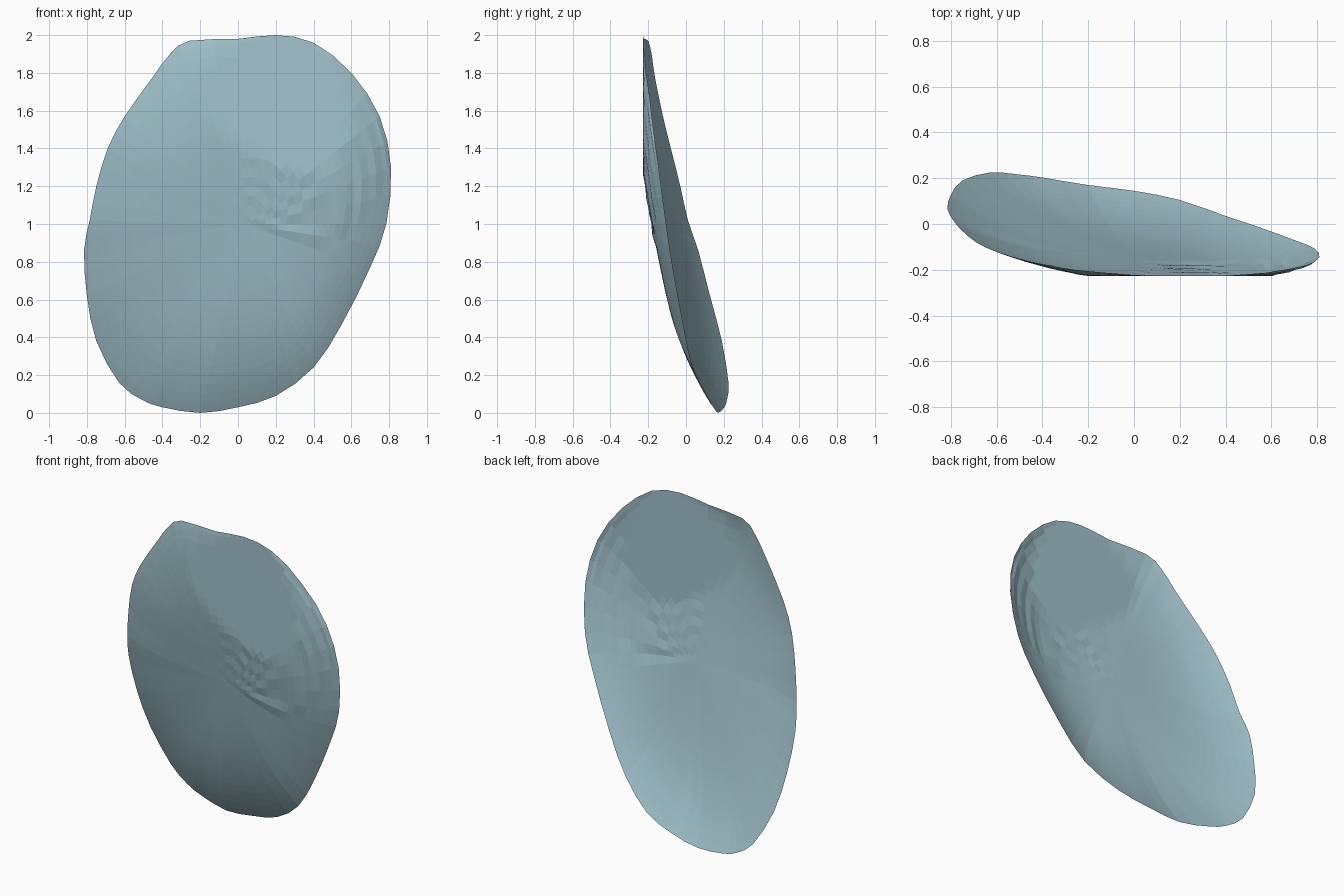
import bpy, bmesh, math
from mathutils import Vector

if "Cube" in bpy.data.objects:
    bpy.data.objects.remove(bpy.data.objects["Cube"])

# Rim of the shell (x, y, z), clockwise seen from the front
RIM = [Vector(p) for p in [
    (0.20, -.225, 2.0), (.40, -.222, 1.96), (.60, -.205, 1.80), (.75, -.18, 1.57),
    (.81, -.145, 1.30), (.785, -.105, 1.0), (.70, -.07, .77), (.55, -.015, .47),
    (.40, .035, .24), (.20, .105, .09), (0, .145, .03), (-.20, .17, 0),
    (-.40, .203, .03), (-.51, .217, .07), (-.63, .225, .16), (-.75, .19, .38),
    (-.80, .127, .62), (-.815, .065, .86), (-.785, .01, 1.02), (-.75, -.03, 1.2),
    (-.69, -.08, 1.4), (-.60, -.122, 1.57), (-.45, -.165, 1.78), (-.36, -.182, 1.90),
    (-.26, -.20, 1.97), (0, -.222, 1.98)]]
HUB = Vector((0.03, 0, 1.0))
FLAT, STEP, LEVELS = -.227, .016, 4


def smooth_loop(pts, sub=2):
    """Closed Catmull-Rom through the points."""
    out, n = [], len(pts)
    for i in range(n):
        a, b, c, d = (pts[(i + k) % n] for k in (-1, 0, 1, 2))
        for j in range(sub):
            t = j / sub
            out.append(.5 * (2 * b + (c - a) * t + (2 * a - 5 * b + 4 * c - d) * t * t
                             + (3 * b - a - 3 * c + d) * t ** 3))
    return out


def tilt(x, z):
    return .151 - .0955 * x - .176 * z


def terrace(x, y):
    """Flat worn patch with stepped growth bands around it."""
    u = (y - FLAT) / STEP
    if u <= 0:
        return FLAT
    if u >= LEVELS:
        return y
    k = math.floor(u)
    f = min(1, max(0, (u - k - .5) / .5))
    w = min(1, max(0, (x + .05) / .25))
    return y + w * (FLAT + STEP * (k + f) - y)


def shell_point(edge, r):
    x = HUB.x + (edge.x - HUB.x) * r
    z = HUB.z + (edge.z - HUB.z) * r
    y = tilt(x, z) + (edge.y - tilt(edge.x, edge.z)) * r * r - .13 * (1 - r ** 3.2)
    return (x, terrace(x, y), z)


# Thin dished shell, concentric rings from hub to rim
rim = smooth_loop(RIM)
n = len(rim)
radii = [i / 20 for i in range(1, 20)] + [.975, 1]
bm = bmesh.new()
hub = bm.verts.new(shell_point(HUB, 0))
rings = [[bm.verts.new(shell_point(e, r)) for e in rim] for r in radii]
for i in range(n):
    j = (i + 1) % n
    bm.faces.new((hub, rings[0][i], rings[0][j]))
    for a, b in zip(rings, rings[1:]):
        bm.faces.new((a[i], b[i], b[j], a[j]))
bmesh.ops.recalc_face_normals(bm, faces=bm.faces)
if sum(f.normal.y for f in bm.faces) > 0:
    bmesh.ops.reverse_faces(bm, faces=bm.faces)

# Seat on the ground
low = min(v.co.z for v in bm.verts)
bmesh.ops.translate(bm, verts=bm.verts, vec=(0, 0, -low))
mesh = bpy.data.meshes.new("shell")
bm.to_mesh(mesh)
bm.free()
shell = bpy.data.objects.new("shell", mesh)
bpy.context.collection.objects.link(shell)

mat = bpy.data.materials.new("pale_blue")
mat.diffuse_color = (.36, .55, .61, 1)
mat.use_nodes = True
mat.node_tree.nodes["Principled BSDF"].inputs["Base Color"].default_value = mat.diffuse_color
mesh.materials.append(mat)
